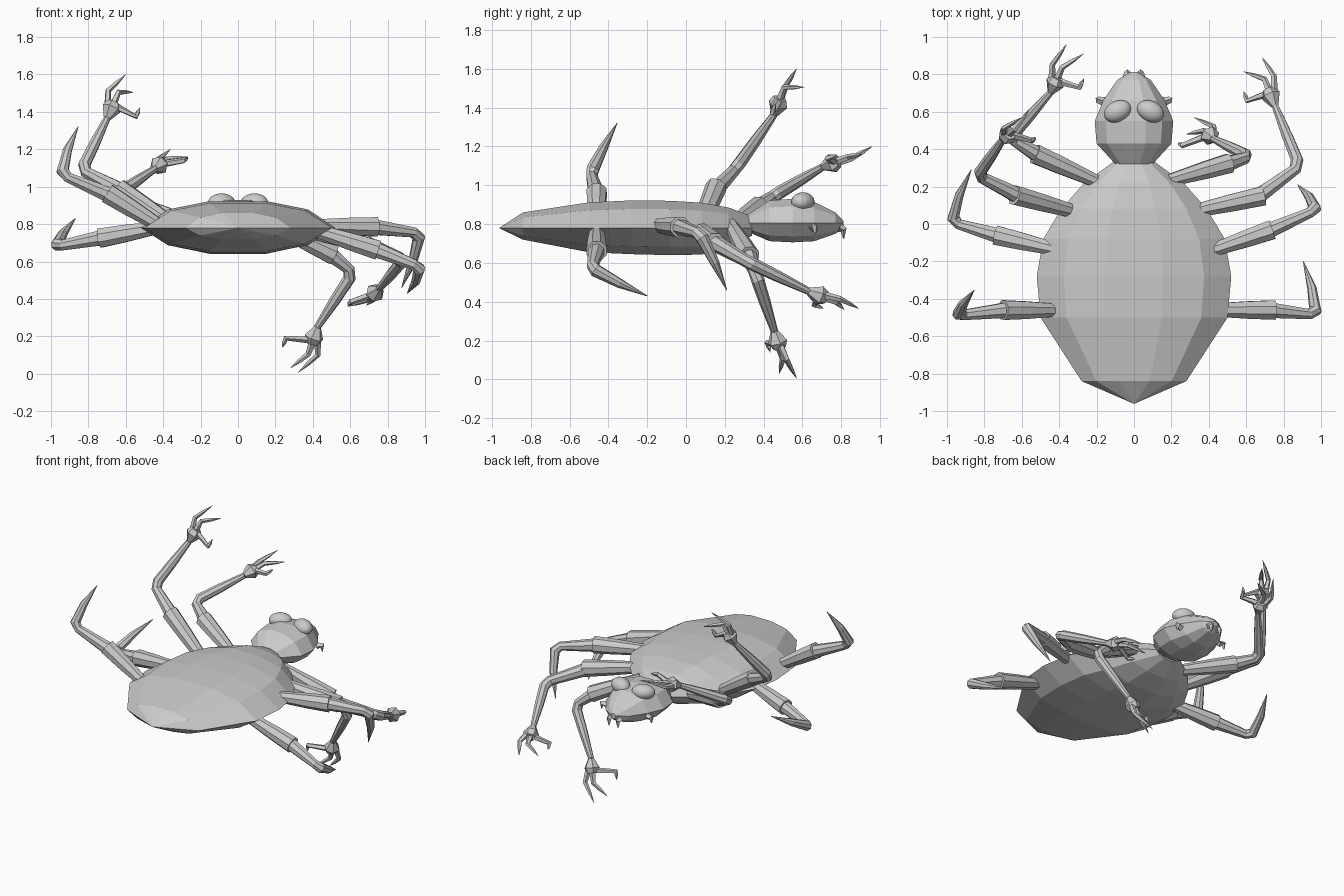
import bpy, bmesh, math
from mathutils import Vector as V, Matrix

if "Cube" in bpy.data.objects:
    bpy.data.objects.remove(bpy.data.objects["Cube"])


def finish(bm, name):
    bmesh.ops.recalc_face_normals(bm, faces=bm.faces[:])
    me = bpy.data.meshes.new(name)
    bm.to_mesh(me)
    bm.free()
    ob = bpy.data.objects.new(name, me)
    bpy.context.collection.objects.link(ob)


def skin(bm, rings):
    # bridge successive rings and cap both ends
    rings = [[bm.verts.new(p) for p in r] for r in rings]
    n = len(rings[0])
    for a, b in zip(rings, rings[1:]):
        for i in range(n):
            j = (i + 1) % n
            bm.faces.new((a[i], a[j], b[j], b[i]))
    bm.faces.new(rings[0][::-1])
    bm.faces.new(rings[-1])


def tube(bm, pts, radii, sides=8):
    # tapered tube along a bent path
    pts = [V(p) for p in pts]
    rings, ref = [], None
    for i, (p, r) in enumerate(zip(pts, radii)):
        d = (pts[min(i + 1, len(pts) - 1)] - p).normalized() + (p - pts[max(i - 1, 0)]).normalized()
        d.normalize()
        if ref is None:
            ref = d.orthogonal()
        u = (ref - d * ref.dot(d)).normalized()
        w = d.cross(u)
        ref = u
        rings.append([p + (u * math.cos(t) + w * math.sin(t)) * r
                      for t in (2 * math.pi * (k + .5) / sides for k in range(sides))])
    skin(bm, rings)


def shell(name, zm, stations):
    # faceted lens section; stations are y, half width, bottom, top
    quarter = [(1, 0), (.72, .69), (.3, 1)]
    upper = quarter + [(-x, z) for x, z in quarter[::-1]]
    section = upper + [(x, -z) for x, z in upper[-2:0:-1]]
    bm = bmesh.new()
    skin(bm, [[V((x * hw, y, zm + z * (zt - zm if z > 0 else zm - zb))) for x, z in section]
              for y, hw, zb, zt in stations])
    finish(bm, name)


shell("body", .78, [
    (-.96, .004, .778, .782), (-.84, .28, .72, .86), (-.5, .5, .655, .912),
    (-.28, .52, .645, .922), (-.08, .485, .64, .92), (.08, .39, .643, .91),
    (.22, .265, .68, .885), (.34, .1, .74, .84)])
shell("head", .805, [
    (.32, .1, .76, .85), (.43, .2, .712, .922), (.55, .21, .706, .93),
    (.66, .165, .712, .915), (.77, .09, .75, .86), (.812, .02, .78, .815)])

# eyes and small mouthparts on both sides
for s, side in ((-1, "left"), (1, "right")):
    bm = bmesh.new()
    m = (Matrix.Translation((s * .088, .602, .914)) @ Matrix.Rotation(-s * math.radians(25), 4, 'Z')
         @ Matrix.Diagonal((.076, .056, .05, 1)))
    bmesh.ops.create_uvsphere(bm, u_segments=24, v_segments=14, radius=1, matrix=m)
    for f in bm.faces:
        f.smooth = True
    finish(bm, side + "_eye")
    bm = bmesh.new()
    for base, drop in ((V((s * .16, .655, .78)), .04), (V((s * .035, .79, .78)), .045)):
        out = base + V((s * .035, .01, .005)) if base.y < .7 else base + V((0, .022, -.01))
        tube(bm, [base, out, out - V((0, 0, drop))], [.024, .018, .003], 4)
    finish(bm, side + "_mouthparts")


# leg roots: x, y and how far the root is raised on the left and lowered on the right
roots = {"front": (.25, .25, .02), "second": (.35, .075, .015),
         "third": (.465, -.125, -.008), "rear": (.455, -.46, .03)}


def upper_leg(bm, s, kind, cuff):
    # flared sleeve; gives back where the next segment leaves it
    x, y, dz = roots[kind]
    root, cuff = V((s * x, y, .783 - s * dz)), V(cuff)
    tube(bm, [root.lerp(cuff, -.25), root, root.lerp(cuff, .5), cuff], [.036, .04, .05, .056])
    return cuff.lerp(root, .1)


def claw_leg(s, kind, cuff, elbow, tip):
    # leg ending in one pointed claw
    bm = bmesh.new()
    start, e, t = upper_leg(bm, s, kind, cuff), V(elbow), V(tip)
    back = (start - e).normalized()
    tube(bm, [start, e + back * .04, e.lerp(t, .08), e.lerp(t, .5) - back * .012, t],
         [.045, .03, .035, .025, .002])
    finish(bm, ("left_" if s < 0 else "right_") + kind + "_leg")


def hand_leg(s, kind, cuff, elbow, wrist, palm, thumb, tip_a, tip_b):
    # leg ending in a flared palm with a thumb and two bent fingers
    bm = bmesh.new()
    start, e, w, c, th = upper_leg(bm, s, kind, cuff), V(elbow), V(wrist), V(palm), V(thumb)
    back = (start - e).normalized()
    tube(bm, [start, e + back * .03, e.lerp(w, .1), e.lerp(w, .5), w], [.045, .033, .034, .03, .019])
    f = (c - w).normalized()
    side = th - c
    side = (side - f * side.dot(f)).normalized()
    tube(bm, [w, w.lerp(c, .75), c + f * .015], [.02, .052, .036], 6)
    a, b = c - side * .04, c + f * .02
    for base, knuckle, tip in ((a, a + f * .07 - side * .015, V(tip_a)),
                               (b, b + f * .06, V(tip_b)),
                               (c + side * .03, th, th + f * .055)):
        tube(bm, [base.lerp(c, .3), knuckle, knuckle.lerp(tip, .5), tip], [.02, .016, .012, .001], 5)
    finish(bm, ("left_" if s < 0 else "right_") + kind + "_leg")


claw_leg(-1, "third", (-.74, -.06, .725), (-.975, .01, .68), (-.87, .29, .83))
claw_leg(-1, "rear", (-.7, -.46, .965), (-.945, -.49, 1.065), (-.855, -.355, 1.32))
claw_leg(1, "third", (.74, -.03, .785), (.975, .075, .75), (.875, .21, .46))
claw_leg(1, "rear", (.75, -.46, .66), (.975, -.485, .57), (.905, -.2, .43))

hand_leg(-1, "front", (-.53, .375, .89), (-.66, .46, .95), (-.445, .705, 1.095),
         (-.415, .77, 1.12), (-.29, .73, 1.14), (-.36, .96, 1.2), (-.27, .91, 1.16))
hand_leg(-1, "second", (-.64, .155, .99), (-.835, .26, 1.09), (-.7, .455, 1.365),
         (-.67, .48, 1.435), (-.545, .445, 1.375), (-.6, .57, 1.6), (-.56, .61, 1.505))
hand_leg(1, "front", (.51, .325, .635), (.615, .36, .54), (.425, .455, .25),
         (.4, .477, .177), (.255, .42, .19), (.32, .57, .005), (.28, .48, .03))
hand_leg(1, "second", (.69, .15, .7), (.885, .31, .61), (.755, .63, .455),
         (.725, .705, .425), (.605, .66, .385), (.685, .89, .365), (.585, .815, .36))
